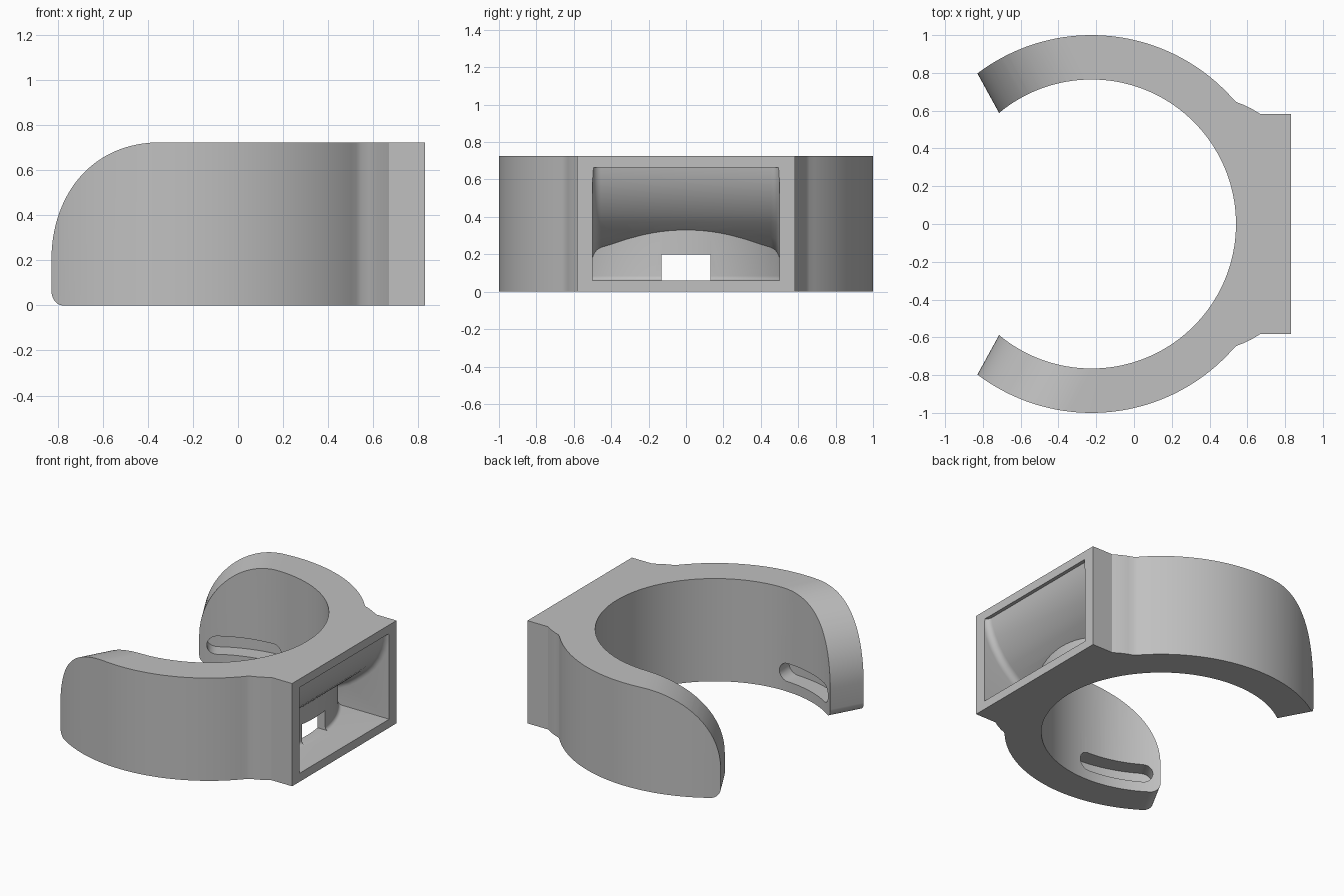
import bpy, bmesh, math
from mathutils import Matrix, Vector

cube = bpy.data.objects.get("Cube")
if cube:
    bpy.data.objects.remove(cube)

CX, R_OUT, R_IN, R_WALL, HEIGHT, FLOOR = -0.225, 1.0, 0.765, 0.825, 0.725, 0.06

grey = bpy.data.materials.new("plain grey")
grey.use_nodes = True
grey.diffuse_color = (0.53, 0.53, 0.53, 1)
grey.node_tree.nodes["Principled BSDF"].inputs["Base Color"].default_value = (0.53, 0.53, 0.53, 1)


def arc(cx, cy, r, a0, a1, n):
    """Points on an arc, angles in degrees."""
    angles = [math.radians(a0 + (a1 - a0) * i / n) for i in range(n + 1)]
    return [(cx + r * math.cos(a), cy + r * math.sin(a)) for a in angles]


def round_edges(bm, rule, radius):
    """Bevel the edges that a rule picks."""
    bmesh.ops.bevel(bm, geom=[e for e in bm.edges if rule(e)], offset=radius, segments=6,
                    profile=0.5, affect='EDGES', clamp_overlap=True)


def prism(name, outline, low, high, matrix=None, rule=None, radius=0.0):
    """Extrude a flat outline along local z, then place it with a matrix."""
    bm = bmesh.new()
    base = bm.faces.new([bm.verts.new((u, v, low)) for u, v in outline])
    side = bmesh.ops.extrude_face_region(bm, geom=[base])["geom"]
    moved = [g for g in side if isinstance(g, bmesh.types.BMVert)]
    bmesh.ops.translate(bm, verts=moved, vec=(0, 0, high - low))
    if matrix:
        bm.transform(matrix)
    bmesh.ops.recalc_face_normals(bm, faces=bm.faces)
    if rule:
        round_edges(bm, rule, radius)
    mesh = bpy.data.meshes.new(name)
    bm.to_mesh(mesh)
    bm.free()
    obj = bpy.data.objects.new(name, mesh)
    bpy.context.collection.objects.link(obj)
    mesh.materials.append(grey)
    return obj


def apply(target, mod):
    bpy.ops.object.select_all(action='DESELECT')
    bpy.context.view_layer.objects.active = target
    target.select_set(True)
    bpy.ops.object.modifier_apply(modifier=mod.name)


def cut(target, cutter):
    """Subtract a cutter and remove it."""
    mod = target.modifiers.new("cut", 'BOOLEAN')
    mod.operation, mod.solver, mod.object = 'DIFFERENCE', 'EXACT', cutter
    cutter.hide_render = True
    apply(target, mod)
    bpy.data.objects.remove(cutter)


def axes(x, y, z, origin):
    """Matrix from three local axes and an origin."""
    m = Matrix((x, y, z)).transposed().to_4x4()
    m.translation = Vector(origin)
    return m


# Open band with a flat-faced housing on its +x side
UP = Vector((0, 0, 1))
join = math.degrees(math.asin(0.66))
shoulder = [(0.545, 0.644), (0.58, 0.631), (0.62, 0.612), (0.67, 0.582), (0.83, 0.582)]
outline = arc(CX, 0, R_OUT, 136, join, 48) + shoulder
outline += [(x, -y) for x, y in reversed(shoulder)]
outline += arc(CX, 0, R_OUT, -join, -136, 48) + arc(CX, 0, R_IN, -136, 136, 120)
band = prism("cuff_band", outline, 0, HEIGHT)

# Rounded arm end: big curve on top, small one below
big, small = 0.52, 0.064
end_profile = [(small, -0.1)] + arc(small, small, small, 270, 180, 8)
end_profile += arc(big, HEIGHT - big, big, 180, 90, 32)
end_profile += [(big, 0.9), (-0.4, 0.9), (-0.4, -0.1)]
inward = Vector((0.877, 0.48, 0)).normalized()
along = Vector((-inward.y, inward.x, 0))
place = axes(inward, UP, along, (-0.773, 0.695, 0))
cut(band, prism("end_cutter", end_profile, -0.5, 0.5, place))

# Pocket in the housing: sloping rounded roof, backed by a wall that follows the band
roof = [(0.805, 0.665), (0.797, 0.62), (0.775, 0.555), (0.74, 0.485), (0.69, 0.415),
        (0.65, 0.373), (0.6, 0.33), (0.55, 0.29), (0.5, 0.255), (0.43, 0.22), (0.35, 0.19)]
pocket_profile = [(0.9, FLOOR), (0.9, 0.665)] + roof + [(0.35, FLOOR)]


def roof_side(e):
    """Edges where the sloping roof meets the side walls."""
    a, b = (v.co for v in e.verts)
    return a.y * b.y > 0.2 and max(a.x, b.x) < 0.81 and min(a.z, b.z) > 0.1


def wall_foot(e):
    """Edges where the curved wall meets the floor."""
    return all(abs(v.co.z - FLOOR) < 1e-3
               and abs(math.hypot(v.co.x - CX, v.co.y) - R_WALL) < 3e-3 for v in e.verts)


side_place = axes(Vector((1, 0, 0)), UP, Vector((0, 1, 0)), (0, 0, 0))
pocket = prism("pocket_cutter", pocket_profile, -0.5, 0.5, side_place, roof_side, 0.045)
cut(pocket, prism("wall_cutter", arc(CX, 0, R_WALL, 0, 357, 119), -0.2, 1))
bm = bmesh.new()
bm.from_mesh(pocket.data)
round_edges(bm, wall_foot, 0.055)
bm.to_mesh(pocket.data)
bm.free()
cut(band, pocket)

# Window from the pocket through to the inside of the band
window = [(-0.13, 0.061), (0.13, 0.061), (0.13, 0.2), (-0.13, 0.2)]
x_place = axes(Vector((0, 1, 0)), UP, Vector((1, 0, 0)), (0, 0, 0))
cut(band, prism("window_cutter", window, 0.45, 0.7, x_place))

# Rounded slot on the inside of the arm, bent along the band
mid, half, slot_r, slot_z = 106.9, 0.257, 0.064, 0.135
reach = half - slot_r
steps = [reach * (1 - i / 6) for i in range(1, 12)]
slot = arc(reach, slot_z, slot_r, -90, 90, 12) + [(u, slot_z + slot_r) for u in steps]
slot += arc(-reach, slot_z, slot_r, 90, 270, 12) + [(-u, slot_z - slot_r) for u in steps]
cutter = prism("slot_cutter", slot, 0.7, 0.88)
for v in cutter.data.vertices:
    u, z, r = v.co
    a = math.radians(mid) + u / R_IN
    v.co = (CX + r * math.cos(a), r * math.sin(a), z)
bm = bmesh.new()
bm.from_mesh(cutter.data)
bmesh.ops.triangulate(bm, faces=[f for f in bm.faces if len(f.verts) > 4])
bmesh.ops.recalc_face_normals(bm, faces=bm.faces)
bm.to_mesh(cutter.data)
bm.free()
cut(band, cutter)

# The other arm mirrors the finished one
mirror = band.modifiers.new("mirror", 'MIRROR')
mirror.use_axis = (False, True, False)
mirror.use_bisect_axis = (False, True, False)
apply(band, mirror)
bpy.ops.object.shade_smooth_by_angle(angle=math.radians(30))
